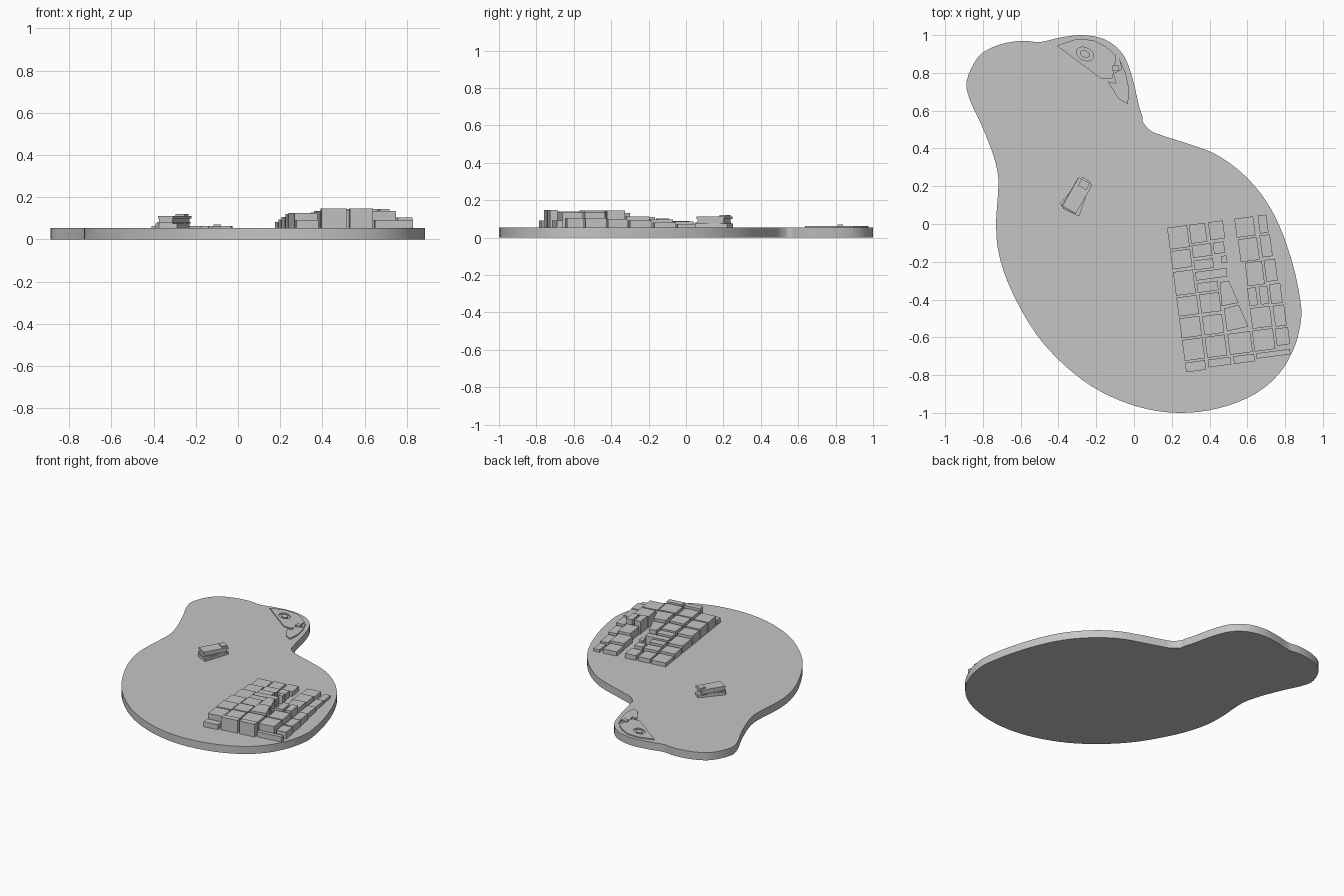
import bpy, bmesh, math
from mathutils import Vector
from mathutils.interpolate import poly_3d_calc  # noqa: F401

cube = bpy.data.objects.get("Cube")
if cube:
    bpy.data.objects.remove(cube, do_unlink=True)

# One plain grey for the whole model
GREY = (0.56, 0.56, 0.56, 1.0)
grey = bpy.data.materials.new("plain_grey")
grey.use_nodes = True
grey.diffuse_color = GREY
grey.node_tree.nodes["Principled BSDF"].inputs["Base Color"].default_value = GREY

GROUND = 0.055


def add_prism(bm, loops, bottom, top):
    """Extrude an outline, given in hundredths; further loops are holes."""
    edges = []
    for loop in loops:
        verts = [bm.verts.new((x / 100, y / 100, bottom)) for x, y in loop]
        edges += [bm.edges.new((a, b)) for a, b in zip(verts, verts[1:] + verts[:1])]
    if len(loops) == 1:
        faces = [bm.faces.new(verts)]
    else:
        filled = bmesh.ops.triangle_fill(bm, edges=edges, use_beauty=True)
        faces = [g for g in filled["geom"] if isinstance(g, bmesh.types.BMFace)]
    result = bmesh.ops.extrude_face_region(bm, geom=faces, use_keep_orig=True)
    raised = [g for g in result["geom"] if isinstance(g, bmesh.types.BMVert)]
    bmesh.ops.translate(bm, verts=raised, vec=(0, 0, top - bottom))


def finish(name, bm, smooth=False):
    bmesh.ops.recalc_face_normals(bm, faces=bm.faces[:])
    mesh = bpy.data.meshes.new(name)
    bm.to_mesh(mesh)
    bm.free()
    mesh.materials.append(grey)
    obj = bpy.data.objects.new(name, mesh)
    bpy.context.collection.objects.link(obj)
    if smooth:
        bpy.ops.object.select_all(action="DESELECT")
        obj.select_set(True)
        bpy.context.view_layer.objects.active = obj
        bpy.ops.object.shade_smooth_by_angle(angle=math.radians(30))
    return obj


def prism(name, loops, bottom, top, smooth=False):
    bm = bmesh.new()
    add_prism(bm, loops, bottom, top)
    return finish(name, bm, smooth)


def smooth_loop(points, steps=4):
    """Closed Catmull-Rom curve through the points."""
    pts = [Vector(p) for p in points]
    count = len(pts)
    out = []
    for i in range(count):
        a, b, c, d = (pts[(i + k) % count] for k in (-1, 0, 1, 2))
        for s in range(steps):
            t = s / steps
            out.append(0.5 * (2 * b + (c - a) * t + (2 * a - 5 * b + 4 * c - d) * t ** 2
                              + (3 * b - a - 3 * c + d) * t ** 3))
    return out


def ellipse(cx, cy, rx, ry, tilt, count=24):
    c, s = math.cos(tilt), math.sin(tilt)
    turns = [math.tau * i / count for i in range(count)]
    return [(cx + rx * math.cos(t) * c - ry * math.sin(t) * s,
             cy + rx * math.cos(t) * s + ry * math.sin(t) * c) for t in turns]


# Island slab with a rounded, waisted outline
shore = [(-88.5, 76), (-82, 89), (-71, 95), (-59, 97), (-50, 96.3), (-39, 98.7),
         (-27, 100), (-15, 97.5), (-6, 90), (-1, 78), (2.5, 63), (4.4, 57),
         (5, 53.5), (9.5, 49), (16, 46.5), (30, 42), (43, 37), (56, 28), (68, 15),
         (77, -1), (84, -21), (88, -40), (88.4, -51), (85, -65), (77, -79),
         (64, -90), (45, -97.5), (24, -100), (3, -97), (-18, -88.5), (-36, -75.5),
         (-52, -58), (-65, -35), (-71.5, -16), (-73, 0), (-72, 16), (-72, 26),
         (-75, 38), (-81, 53), (-87, 66)]
prism("island_slab", [smooth_loop(shore)], 0, GROUND, smooth=True)


# City blocks on a slightly turned street grid
def street(u, v):
    return (17.5 + u + 0.133 * v, -2 + 0.133 * u - v)


def block_height(v, factor):
    """Blocks get taller from the back of the city to the front."""
    return GROUND + factor * min(0.09, 0.035 + 0.0013 * v)


def city_column(name, factor, blocks):
    bm = bmesh.new()
    for left, right, back, front in blocks:
        corners = [street(left, back), street(right, back),
                   street(right, front), street(left, front)]
        add_prism(bm, [corners], GROUND, block_height(back, factor))
    finish(name, bm)


city_column("city_blocks_first", 0.78, [
    (0, 10.5, 0, 11.5), (0, 10.5, 12.5, 22), (0, 10.5, 23.5, 36),
    (0, 10.7, 37, 47), (0, 10.7, 48, 58.5), (0, 10.7, 59.5, 70.5)])
city_column("city_blocks_second", 0.88, [
    (11.5, 20, 0, 10), (11.5, 21.7, 11, 17.5), (11.5, 21.7, 19, 24),
    (11.5, 28, 25, 29.5), (11.5, 22.5, 31, 36), (12, 22.5, 37, 47),
    (12, 22.5, 48.5, 58.5), (12, 22.5, 59.5, 70.5)])
city_column("city_blocks_third", 0.95, [
    (21.7, 29.5, 0, 9.5), (22.7, 28.5, 11, 17), (26, 29, 18.5, 22.3),
    (24, 36, 59.5, 70.5)])
city_column("city_blocks_fourth", 0.88, [
    (35.6, 45.5, 0, 10), (36, 46, 11, 23), (38, 47, 23.7, 36),
    (37.5, 48, 47.7, 58.5), (37, 48, 59.5, 70.5)])
city_column("city_blocks_fifth", 0.55, [
    (48, 52.5, 0, 9.5), (47.5, 53, 10.5, 22), (48, 54, 23.5, 35),
    (49, 55, 36.5, 47), (49.5, 55.5, 48, 59), (49, 56, 60, 69)])
city_column("city_towers", 1.08, [(37.5, 42, 37, 46.5), (43.5, 48, 37, 46.5)])
city_column("front_tall_strips", 1.02, [(12, 24, 71.5, 75.5), (25.5, 36.5, 71.5, 75.5)])
city_column("front_low_strips", 0.4, [(0, 10.5, 71.5, 76.5), (37.5, 55.5, 71.5, 74.3)])

# Skewed blocks where the streets bend
bends = {
    "bend_block_back": [(23.7, 32), (28.5, 31.8), (32, 44), (23, 44.5)],
    "bend_block_front": [(24, 46), (32, 45), (35.5, 57), (24, 58)],
}
for name, corners in bends.items():
    prism(name, [[street(u, v) for u, v in corners]], GROUND, block_height(corners[0][1], 1))


# Lone stepped building, long axis turned toward the back
def lone_box(name, along, across, bottom, top):
    axis = Vector((0.5, 0.866))
    side = Vector((0.866, -0.5))
    centre = Vector((-30.5, 14))
    spots = [(along[0], across[0]), (along[1], across[0]),
             (along[1], across[1]), (along[0], across[1])]
    prism(name, [[centre + axis * a + side * c for a, c in spots]], bottom, top)


prism("lone_building_base", [[(-39, 11), (-27, 25), (-23, 22), (-29, 4), (-37.5, 8)]],
      GROUND, 0.075)
lone_box("lone_building_floor", (-8, 9), (-4.5, 4), 0.075, 0.083)
lone_box("lone_building_hall", (-7, 9), (-4, 3.5), 0.083, 0.1)
lone_box("lone_building_roof", (-7.5, 10), (-4.3, 4), 0.1, 0.112)
lone_box("lone_building_parapet", (6, 10), (-2.5, 2.5), 0.112, 0.121)

# Flat plaza in the back lobe, with an oval moat and a low islet
plaza = [(-41, 94.5), (-31, 97.7), (-22, 97.5), (-15, 94), (-9.8, 89.5),
         (-10, 83), (-11.5, 77), (-17.5, 77)]
prism("plaza_plate", [plaza, ellipse(-26, 90, 4.8, 3.3, -0.45)], GROUND, 0.063)
prism("plaza_islet", [ellipse(-26, 90, 2.8, 1.8, -0.45)], GROUND, 0.063)
wedge = [(-8, 88), (-4.5, 80), (-2.6, 71.5), (-3.2, 63.5), (-8, 66),
         (-14, 75.5), (-9.5, 74.5), (-11, 79.5), (-6.5, 82)]
prism("plaza_wedge", [wedge], GROUND, 0.063)
prism("plaza_pavilion", [[(-11.5, 84), (-8, 84), (-8, 81), (-11.5, 81)]], GROUND, 0.071)
